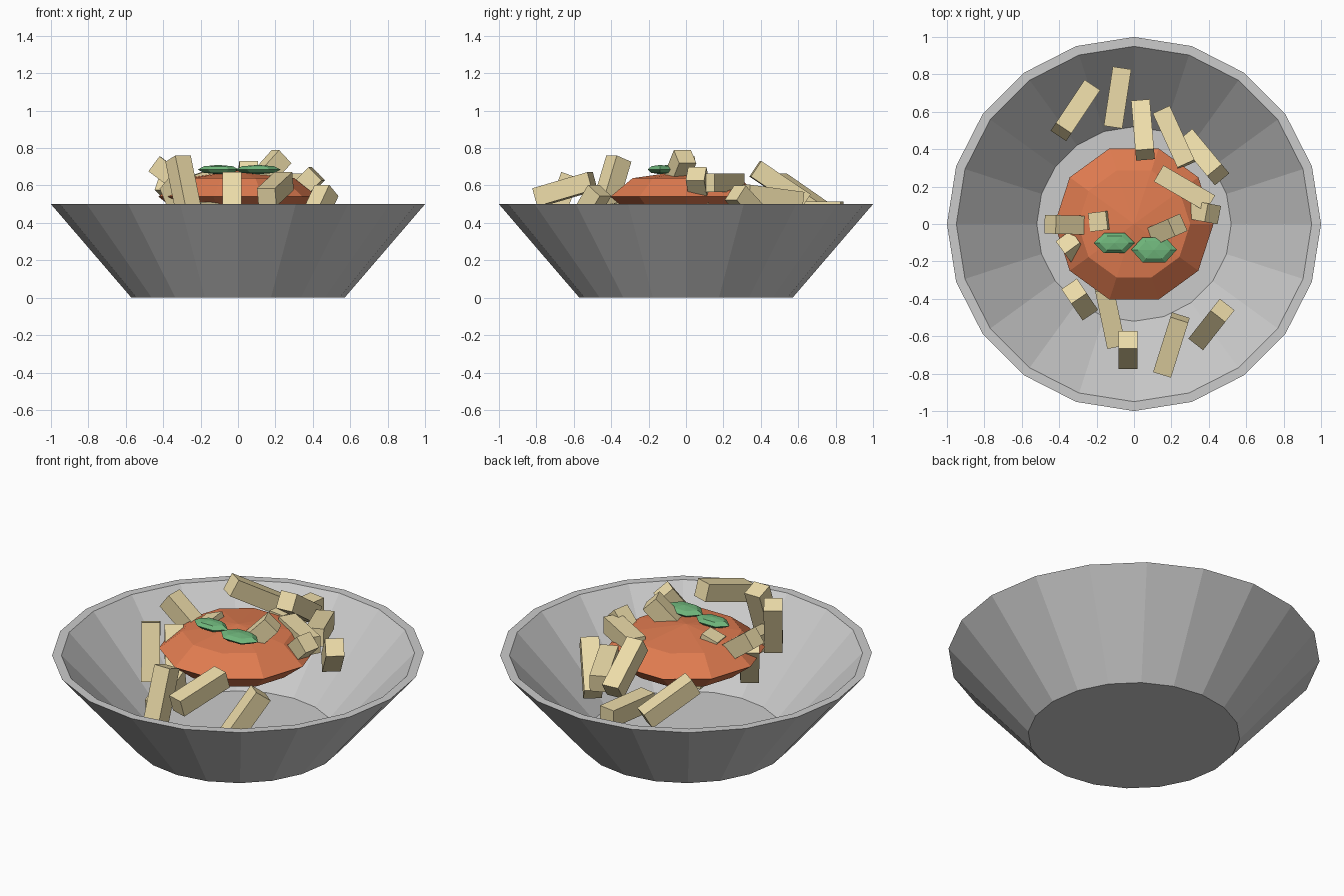
import bpy, bmesh, math
from mathutils import Vector, Matrix

if "Cube" in bpy.data.objects:
    bpy.data.objects.remove(bpy.data.objects["Cube"])


def material(name, rgb):
    m = bpy.data.materials.new(name)
    m.diffuse_color = (*rgb, 1)
    m.use_nodes = True
    m.node_tree.nodes["Principled BSDF"].inputs["Base Color"].default_value = m.diffuse_color
    return m


def make_object(name, bm, mat=None):
    bmesh.ops.recalc_face_normals(bm, faces=bm.faces)
    me = bpy.data.meshes.new(name)
    bm.to_mesh(me)
    bm.free()
    ob = bpy.data.objects.new(name, me)
    bpy.context.collection.objects.link(ob)
    if mat:
        me.materials.append(mat)
    return ob


def lathe(name, profile, sides):
    bm = bmesh.new()
    rings = [[bm.verts.new((r * math.cos(2 * math.pi * i / sides),
                            r * math.sin(2 * math.pi * i / sides), z))
              for i in range(sides)] for r, z in profile]
    for a, b in zip(rings, rings[1:]):
        for i in range(sides):
            j = (i + 1) % sides
            bm.faces.new((a[i], a[j], b[j], b[i]))
    bm.faces.new(rings[0])
    bm.faces.new(rings[-1])
    return make_object(name, bm)


def blob(name, center, radii, sides, mat):
    # Low-poly flattened ball with a corner pointing along +y
    bm = bmesh.new()
    bmesh.ops.create_uvsphere(bm, u_segments=sides, v_segments=4, radius=1)
    bm.transform(Matrix.Translation(center) @ Matrix.Diagonal((*radii, 1))
                 @ Matrix.Rotation(math.pi / 2, 4, 'Z'))
    return make_object(name, bm, mat)


def stick(name, center, axis, mat, length=0.32, width=0.1):
    # Square bar whose long side follows the given axis
    z = Vector(axis).normalized()
    x = z.cross(Vector((0, 0, 1))).normalized()
    y = z.cross(x)
    rot = Matrix((x, y, z)).transposed().to_4x4()
    bm = bmesh.new()
    bmesh.ops.create_cube(bm, size=1)
    bm.transform(Matrix.Translation(center) @ rot
                 @ Matrix.Diagonal((width, width, length, 1)))
    return make_object(name, bm, mat)


pasta = material("pasta", (0.85, 0.72, 0.40))
sauce = material("sauce", (0.75, 0.20, 0.08))
leaf = material("leaf", (0.16, 0.47, 0.20))

# Bowl
lathe("bowl", [(0.57, 0), (1, 0.5), (0.95, 0.5), (0.52, 0.04)], 20)

# Sauce mound
blob("sauce_mound", (0, 0, 0.54), (0.425, 0.425, 0.14), 10, sauce)

# Herb leaves
blob("leaf_left", (-0.105, -0.102, 0.685), (0.11, 0.062, 0.025), 6, leaf)
blob("leaf_right", (0.107, -0.138, 0.685), (0.122, 0.077, 0.025), 6, leaf)

# Pasta sticks: centre and raised direction
sticks = [
    ((-0.313, 0.607, 0.54), (-0.48, -0.72, 0.50)),
    ((-0.088, 0.676, 0.465), (0.15, 0.99, 0)),
    ((0.048, 0.503, 0.60), (0.07, -0.83, 0.56)),
    ((0.214, 0.462, 0.535), (0.41, -0.90, 0.12)),
    ((0.372, 0.358, 0.458), (0.49, -0.59, 0.64)),
    ((0.27, 0.19, 0.615), (0.86, -0.50, 0)),
    ((0.31, 0.075, 0.55), (0.69, -0.13, 0.70)),
    ((0.13, -0.05, 0.64), (0.64, 0.28, 0.71)),
    ((-0.14, 0.02, 0.52), (-0.33, -0.04, 0.94)),
    ((-0.32, -0.005, 0.62), (-0.80, 0.02, 0.60)),
    ((-0.30, -0.17, 0.48), (-0.33, 0.45, 0.80)),
    ((-0.29, -0.404, 0.593), (-0.19, 0.28, 0.94)),
    ((-0.128, -0.495, 0.43), (-0.20, 0.95, 0.20)),
    ((-0.032, -0.674, 0.505), (0, 0.34, 0.94)),
    ((0.20, -0.647, 0.58), (0.29, 0.92, 0.27)),
    ((0.414, -0.537, 0.445), (0.37, 0.47, 0.80)),
]
for i, (c, axis) in enumerate(sticks):
    stick(f"pasta_stick_{i + 1}", c, axis, pasta)
